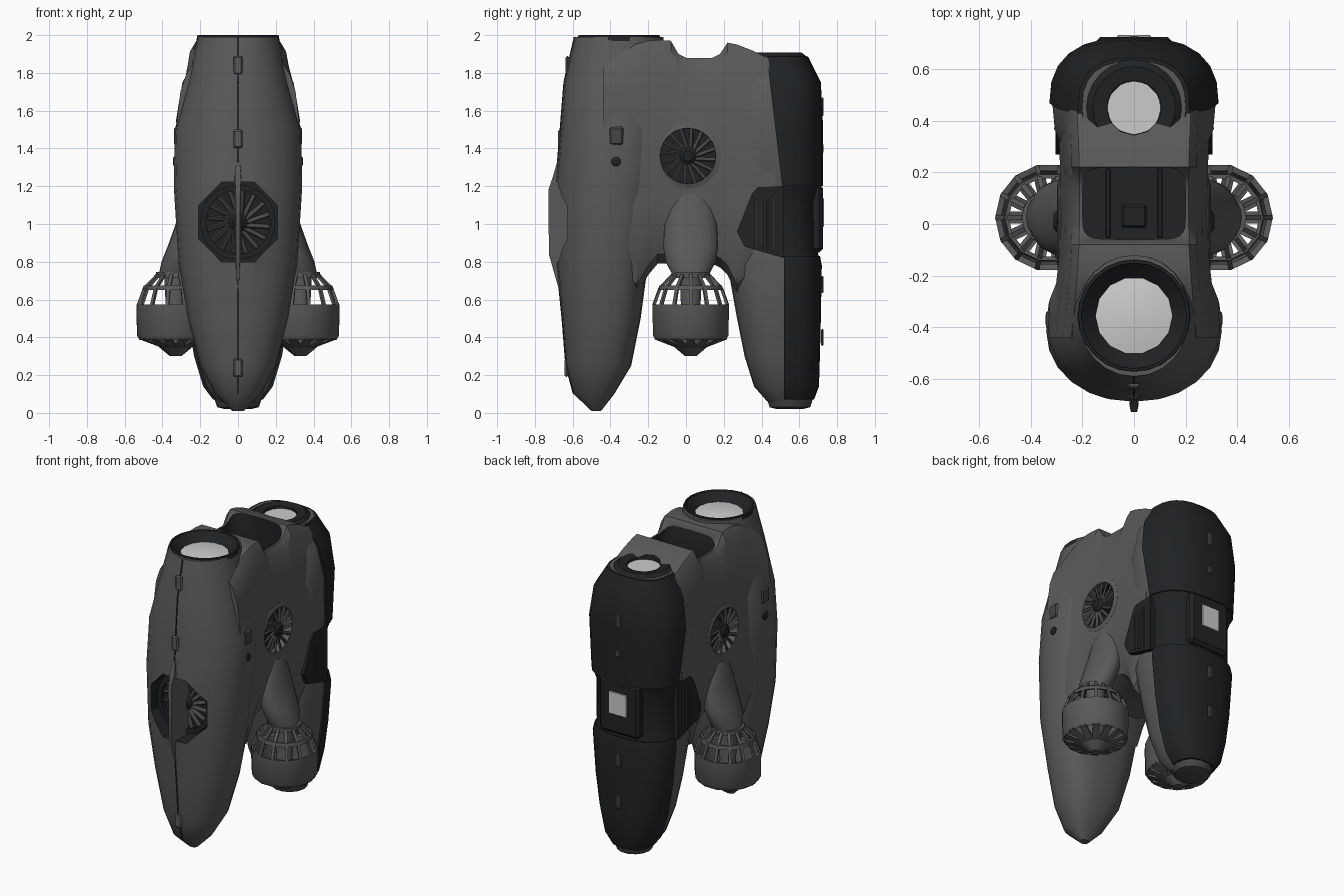
import bpy, bmesh, math
from mathutils import Vector, Matrix

if "Cube" in bpy.data.objects:
    bpy.data.objects.remove(bpy.data.objects["Cube"])

def material(name, c):
    m = bpy.data.materials.new(name)
    m.diffuse_color = (*c, 1)
    m.use_nodes = True
    m.node_tree.nodes["Principled BSDF"].inputs["Base Color"].default_value = m.diffuse_color
    return m

GREY = material("hull_grey", (0.10, 0.10, 0.10))
DARK = material("shell_dark", (0.014, 0.016, 0.018))
MID = material("fan_grey", (0.06, 0.06, 0.06))
LIGHT = material("light_panel", (0.7, 0.7, 0.7))

def finish(name, bm, mat, smooth=True, weld=True):
    if weld:
        bmesh.ops.remove_doubles(bm, verts=bm.verts, dist=1e-5)
    bmesh.ops.recalc_face_normals(bm, faces=bm.faces)
    me = bpy.data.meshes.new(name)
    bm.to_mesh(me)
    bm.free()
    me.materials.append(mat)
    ob = bpy.data.objects.new(name, me)
    bpy.context.collection.objects.link(ob)
    if smooth:
        shade(ob)
    return ob

def activate(ob):
    bpy.ops.object.select_all(action='DESELECT')
    ob.select_set(True)
    bpy.context.view_layer.objects.active = ob

def shade(ob):
    activate(ob)
    bpy.ops.object.shade_smooth_by_angle(angle=math.radians(35))

def loft_bm(rings, caps=True):
    bm = bmesh.new()
    vs = [[bm.verts.new(p) for p in r] for r in rings]
    n = len(rings[0])
    for a, b in zip(vs, vs[1:]):
        for i in range(n):
            bm.faces.new((a[i], a[(i + 1) % n], b[(i + 1) % n], b[i]))
    if caps:
        bm.faces.new(vs[0])
        bm.faces.new(vs[-1])
    return bm

def oval(z, y0, y1, hw, x=0, p=2.3, n=24, back=None):
    """Superellipse ring; 'back' is the exponent of the +y half."""
    c, d, ring = (y0 + y1) / 2, (y1 - y0) / 2, []
    for i in range(n):
        a = 2 * math.pi * i / n
        e = 2 / ((back or p) if math.sin(a) > 0 else p)
        f = lambda t: math.copysign(abs(t) ** e, t)
        ring.append(Vector((x + hw * f(math.cos(a)), c + d * f(math.sin(a)), z)))
    return ring

def revolve(name, prof, mat, place, n=16, closed=False, smooth=True):
    """Spin (radius, height) points about local z, then place the result."""
    prof = prof + prof[:1] if closed else prof
    rings = [[place @ p for p in oval(h, -r, r, r, p=2, n=n)] for r, h in prof]
    return finish(name, loft_bm(rings, not closed), mat, smooth)

def beam(bm, a, b, w, t, up=Vector((0, 0, 1))):
    d = b - a
    x = d.normalized()
    y = up.cross(x).normalized()
    z = x.cross(y)
    m = Matrix((x * d.length, y * w, z * t)).transposed().to_4x4()
    bmesh.ops.create_cube(bm, size=1, matrix=Matrix.Translation((a + b) / 2) @ m)

def cut(ob, *cutters):
    activate(ob)
    for c in cutters:
        m = ob.modifiers.new("cut", 'BOOLEAN')
        m.operation, m.object, m.solver = 'DIFFERENCE', c, 'EXACT'
        m.material_mode = 'TRANSFER'
        bpy.ops.object.modifier_apply(modifier=m.name)
        c.hide_render = True
        c.hide_set(True)
    shade(ob)

def box(name, c, s, mat, bev=0.01):
    bm = bmesh.new()
    bmesh.ops.create_cube(bm, size=1, matrix=Matrix.Translation(c) @ Matrix.Diagonal((*s, 1)))
    bmesh.ops.bevel(bm, geom=bm.edges[:], offset=bev, segments=1, affect='EDGES')
    return finish(name, bm, mat, False)

def fan(name, place, r, n, hub):
    """Ring of twisted blades with a hub, facing local +z."""
    bm = bmesh.new()
    for i in range(n):
        a = 2 * math.pi * i / n
        p = Vector((math.cos(a), math.sin(a), 0))
        q = Vector((math.cos(a + .25), math.sin(a + .25), 0))
        beam(bm, p * hub * .9, q * r, r * .13, .012, Vector((-p.y, p.x, 1.3)))
    bm.transform(place)
    finish(name + "_blades", bm, MID, False, False)
    revolve(name + "_hub", [(hub, -.06), (hub, .01), (hub * .6, .025)], DARK, place, 12)

T = Matrix.Translation
ROT_X = Matrix.Rotation(math.radians(90), 4, 'X')      # local z faces -y

# front pod, rear pod: z, front y, back y, half width
FRONT = [(.01, -.5, -.45, .03), (.1, -.595, -.38, .12), (.25, -.635, -.29, .2), (.5, -.655, -.24, .265),
         (.8, -.685, -.2, .315), (1.2, -.69, -.14, .34), (1.5, -.665, -.12, .335),
         (1.75, -.645, -.12, .265), (1.99, -.59, -.12, .215)]
REAR = [(.06, .43, .66, .11), (.14, .36, .69, .17), (.3, .31, .695, .22), (.5, .27, .70, .255),
        (.78, .22, .705, .285), (.86, .215, .69, .27), (1.12, .2, .69, .27), (1.2, .2, .71, .295),
        (1.55, .2, .71, .315), (1.75, .22, .70, .28), (1.89, .27, .63, .2)]
front_pod = finish("front_pod", loft_bm([oval(*r, p=2.05, back=2.05 if r[0] > 1.6 else 2.7) for r in FRONT]), GREY)
rear_pod = finish("rear_pod", loft_bm([oval(*r, p=2.6) for r in REAR]), GREY)

# bridge between the pods: y, bottom z, top z, half width
BRIDGE = [(-.44, .9, 1.84, .328), (-.35, .72, 1.9, .315), (-.26, .63, 1.955, .305), (-.2, .73, 1.97, .298),
          (-.15, .79, 1.975, .293), (-.08, .79, 1.97, .288), (-.04, .79, 1.9, .287), (0, .79, 1.88, .286),
          (.14, .79, 1.88, .286), (.18, .77, 1.9, .286), (.22, .73, 1.96, .287), (.27, .63, 1.95, .288),
          (.36, .72, 1.915, .293), (.47, .9, 1.86, .3)]
def section(y, zb, zt, w):
    half = [(.5, zb), (.8, zb + .05), (.95, zb + .2), (1, 1.1), (1, 1.5), (.93, 1.7),
            (.84, zt - .05), (.74, zt)]
    return [Vector((w * k, y, z)) for k, z in half] + [Vector((-w * k, y, z)) for k, z in half[::-1]]
bridge = finish("bridge", loft_bm([section(*b) for b in BRIDGE]), GREY)

# cut-outs: intakes, hatch, window, side fans
c_front = revolve("cutter_front_intake", [(.145, 1.93), (.205, 1.992), (.22, 2.05)], DARK, T((0, -.355, 0)), 24)
c_rear = revolve("cutter_rear_intake", [(.1, 1.8), (.11, 2)], DARK, T((0, .45, 0)), 12)
c_hatch = finish("cutter_hatch", loft_bm([oval(z, -.06, .22, .2, p=6) for z in (1.76, 2.1)]), DARK)
c_win = finish("cutter_window", loft_bm([[Vector((.226 * math.cos(a), y, 1.01 + .23 * math.sin(a)))
               for a in [math.pi * (i + .5) / 4 for i in range(8)]] for y in (-.9, -.52)]), DARK)
side_place = {s: T((s * .287, .01, 1.36)) @ Matrix.Rotation(s * math.pi / 2, 4, 'Y') for s in (-1, 1)}
c_side = [revolve("cutter_side_fan", [(.15, -.1), (.15, .2)], DARK, side_place[s], 24) for s in (-1, 1)]
cut(front_pod, c_win, c_front)
cut(rear_pod, c_rear, c_hatch)
cut(bridge, c_hatch, c_front, c_rear, *c_side)

# light discs in the intakes, rims, hatch bars
revolve("front_intake_light", [(.15, 1.92), (.15, 1.945), (.08, 1.958), (.01, 1.962)], LIGHT, T((0, -.355, 0)), 14)
revolve("front_intake_rim", [(.2, 1.98), (.205, 2.0), (.216, 1.998), (.22, 1.97)], DARK, T((0, -.355, 0)), 24, True)
revolve("rear_intake_light", [(.105, 1.8), (.105, 1.885)], LIGHT, T((0, .45, 0)), 12)
revolve("rear_intake_collar", [(.1, 1.86), (.105, 1.9), (.16, 1.908), (.205, 1.875)], DARK,
        T((0, .45, 0)), 24, True)
for x in (-.1, .1):
    box("hatch_bar", (x, .08, 1.79), (.02, .27, .03), DARK, .004)
box("hatch_block", (0, .03, 1.78), (.1, .09, .05), DARK)

# dark rear shell in three bands, clipped to the back half
def row(table, z):
    for a, b in zip(table, table[1:]):
        if a[0] <= z <= b[0]:
            t = (z - a[0]) / (b[0] - a[0])
            return tuple(u + (v - u) * t for u, v in zip(a, b))
def shell(name, z0, z1, grow, y_cut, slope=0):
    rows = [row(REAR, z0)] + [r for r in REAR if z0 < r[0] < z1] + [row(REAR, z1)]
    bm = loft_bm([oval(z, a - grow, b + grow, w + grow, p=2.6) for z, a, b, w in rows])
    geom = bm.verts[:] + bm.edges[:] + bm.faces[:]
    bmesh.ops.bisect_plane(bm, geom=geom, plane_co=(0, y_cut, z0), plane_no=(0, 1, slope), clear_inner=True)
    bmesh.ops.holes_fill(bm, edges=[e for e in bm.edges if e.is_boundary])
    return finish(name, bm, DARK)
cut(shell("upper_rear_shell", 1.2, 1.888, .014, .51, .12), c_rear)
shell("middle_rear_shell", .83, 1.2, .006, .47)
shell("lower_rear_shell", .07, .83, .014, .52)
box("rear_panel_frame", (0, .65, 1.03), (.3, .15, .36), DARK, .02)
box("rear_light_panel", (0, .725, 1.06), (.13, .012, .15), LIGHT, .003)
revolve("rear_foot_nozzle", [(.07, .02), (.11, .03), (.13, .09), (.12, .12)], MID, T((0, .55, 0)), 14)

# wedge-shaped side vents on the rear pod, with slats
VENT = [(.27, .96), (.35, 1.16), (.38, 1.195), (.52, 1.2), (.52, .82), (.31, .88)]
for s in (-1, 1):
    finish("side_vent", loft_bm([[Vector((s * x, y, z)) for y, z in VENT] for x in (.15, .304)]), DARK, False)
    for i in range(4):
        box("vent_slat", (s * .304, .37 + i * .03, 1.0), (.012, .008, .24 + i * .015), MID, .002)

# front window fan, spine and seam tags
fan("window_fan", T((0, -.55, 1.01)) @ ROT_X, .19, 16, .05)
revolve("window_fan_ring", [(.17, 0), (.2, 0), (.2, .03), (.17, .03)], DARK, T((0, -.55, 1.01)) @ ROT_X, 20, True)
spine = [(1.38, .008, -.668), (1.25, .028, -.705), (1.18, .02, -.728), (.84, .018, -.726), (.62, .006, -.664)]
finish("window_spine", loft_bm([[Vector(p) for p in ((-w, -.55, z), (-w * .6, y, z), (w * .6, y, z),
                                (w, -.55, z))] for z, w, y in spine]), GREY)
for z, y, h in ((1.84, -.628, .1), (1.45, -.668, .1), (.24, -.632, .1)):
    box("front_tag", (0, y, z), (.05, .02, h), GREY, .009)
for z, h in ((1.62, .1), (1.4, .05), (.68, .09), (.4, .09)):
    box("rear_tag", (0, .722, z), (.035, .014, h), MID, .006)
seam = bmesh.new()
for a, b in zip(FRONT[1:], FRONT[2:]):
    if a[0] != .8:
        beam(seam, Vector((0, a[1], a[0])), Vector((0, b[1], b[0])), .008, .008, Vector((1, 0, 0)))
finish("front_seam", seam, DARK, False, False)

# engine on each side
CX, CY = .33, .025
ARM = [(1.16, .25, .04, .07), (1.1, .25, .06, .115), (1.0, .262, .068, .14), (.88, .285, .088, .148),
       (.8, .315, .09, .135), (.73, .33, .09, .098)]
for s in (-1, 1):
    # side fan with ring, small side hatches
    fan("side_fan", side_place[s], .148, 16, .045)
    revolve("side_fan_ring", [(.145, -.04), (.17, -.04), (.175, .0), (.148, .008)], GREY, side_place[s], 24, True)
    box("side_hatch", (s * .325, -.37, 1.465), (.03, .08, .1), MID, .012)
    revolve("side_port", [(.028, 0), (.028, .03), (.018, .035)], DARK,
            T((s * .308, -.37, 1.33)) @ Matrix.Rotation(s * math.pi / 2, 4, 'Y'), 10)

    finish("engine_arm", loft_bm([oval(z, CY - ry, CY + ry, rx, s * x, 2, 18) for z, x, rx, ry in ARM]), GREY)
    place = T((s * CX, CY, 0))
    revolve("engine_collar", [(.07, .715), (.105, .715), (.105, .745), (.07, .745)], GREY, place, 14, True)
    revolve("engine_cage_ring", [(.155, .655), (.175, .65), (.17, .675), (.155, .675)], GREY, place, 14, True)
    revolve("engine_band", [(.185, .57), (.208, .575), (.205, .41), (.19, .385), (.175, .4)], GREY, place, 14, True)
    revolve("engine_core", [(.03, .3), (.085, .345), (.07, .42), (.05, .5), (.06, .72)], GREY, place, 14)
    bm = bmesh.new()
    for i in range(14):
        a = 2 * math.pi * i / 14
        P = lambda r, z: Vector((r * math.cos(a), r * math.sin(a), z))
        t = P(0, 1)
        beam(bm, P(.1, .73), P(.167, .66), .018, .014, t)
        beam(bm, P(.167, .66), P(.2, .57), .018, .014, t)
        beam(bm, P(.07, .35), P(.19, .395), .045, .012, t)
    bm.transform(place)
    finish("engine_cage_bars", bm, GREY, False, False)
